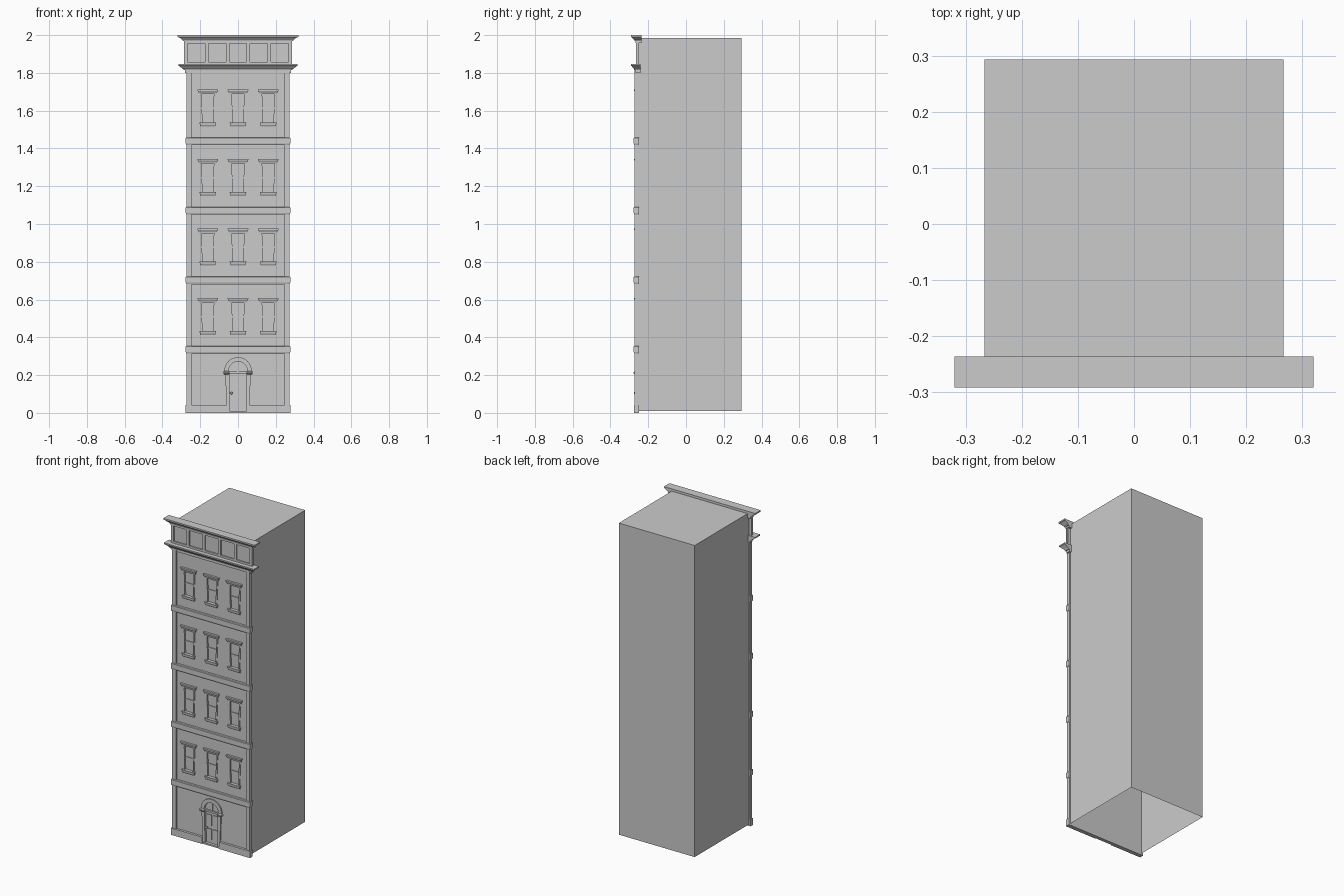
import bpy
import bmesh
from math import pi, cos, sin

cube = bpy.data.objects.get("Cube")
if cube:
    bpy.data.objects.remove(cube)

stone = bpy.data.materials.new("grey stone")
stone.use_nodes = True
stone.diffuse_color = (0.6, 0.6, 0.6, 1)
stone.node_tree.nodes["Principled BSDF"].inputs["Base Color"].default_value = (0.6, 0.6, 0.6, 1)


def finish(name, bm):
    bmesh.ops.recalc_face_normals(bm, faces=bm.faces[:])
    mesh = bpy.data.meshes.new(name)
    bm.to_mesh(mesh)
    bm.free()
    mesh.materials.append(stone)
    obj = bpy.data.objects.new(name, mesh)
    bpy.context.collection.objects.link(obj)
    return obj


def add_prism(bm, points, front, back):
    """Extrude an x, z outline from front to back along y."""
    a = [bm.verts.new((x, front, z)) for x, z in points]
    b = [bm.verts.new((x, back, z)) for x, z in points]
    bm.faces.new(a)
    bm.faces.new(b[::-1])
    for i in range(len(a)):
        j = (i + 1) % len(a)
        bm.faces.new((a[i], b[i], b[j], a[j]))


def prism(name, points, front, back):
    bm = bmesh.new()
    add_prism(bm, points, front, back)
    return finish(name, bm)


def rect(x0, x1, z0, z1):
    return [(x0, z0), (x1, z0), (x1, z1), (x0, z1)]


def moulding(name, rings, back, cx=0):
    """Stack of rectangles (z, half width, front y) with a flat back."""
    bm = bmesh.new()
    loops = [[bm.verts.new(p) for p in ((cx - w, y, z), (cx + w, y, z),
                                        (cx + w, back, z), (cx - w, back, z))]
             for z, w, y in rings]
    bm.faces.new(loops[0])
    bm.faces.new(loops[-1])
    for low, high in zip(loops, loops[1:]):
        for i in range(4):
            j = (i + 1) % 4
            bm.faces.new((low[i], low[j], high[j], high[i]))
    return finish(name, bm)


def arc(radius, z, steps=16):
    return [(radius * cos(pi * i / steps), z + radius * sin(pi * i / steps))
            for i in range(steps + 1)]


PITCH = 0.368
FLOORS = [0.355 + PITCH * i for i in range(4)]
COLUMNS = (-0.16, 0, 0.16)
WALL, INNER, PANE = -0.261, -0.25, -0.254
SPRING = 0.222

# Plain block behind the facade, open at the front and bottom
body = prism("building_body", rect(-0.266, 0.266, 0.01, 1.985), INNER, 0.293)
bm = bmesh.new()
bm.from_mesh(body.data)
bmesh.ops.delete(bm, geom=[f for f in bm.faces if f.normal.y < -0.5 or f.normal.z < -0.5],
                 context='FACES_ONLY')
bm.to_mesh(body.data)
bm.free()

# Facade wall with window and door openings
wall = prism("facade_wall", rect(-0.255, 0.255, 0.005, 1.83), WALL, INNER)
bm = bmesh.new()
for z in FLOORS:
    for x in COLUMNS:
        add_prism(bm, rect(x - 0.032, x + 0.032, z + 0.075, z + 0.232), -0.3, PANE)
add_prism(bm, [(-0.046, -0.05), (0.046, -0.05)] + arc(0.05, SPRING), -0.3, PANE)
cutter = finish("opening_cutter", bm)
cutter.hide_render = True
cut = wall.modifiers.new("openings", 'BOOLEAN')
cut.object = cutter
cut.solver = 'EXACT'
bpy.context.view_layer.objects.active = wall
bpy.ops.object.modifier_apply(modifier=cut.name)
bpy.data.objects.remove(cutter)

# Corner pilasters
for side, name in ((-1, "right"), (1, "left")):
    prism(name + "_pilaster", rect(*sorted((side * 0.245, side * 0.272)), 0.005, 1.82),
          -0.272, INNER)
    prism(name + "_base", rect(*sorted((side * 0.06, side * 0.277)), 0, 0.043),
          -0.276, INNER)

# Floor bands
for z in FLOORS:
    prism("floor_band", rect(-0.272, 0.272, z - 0.042, z), -0.272, INNER)
    moulding("floor_band_moulding", [(z - 0.04, 0.274, -0.274), (z - 0.032, 0.277, -0.277),
                                     (z - 0.004, 0.277, -0.277), (z, 0.274, -0.274)], INNER)

# Windows
for z in FLOORS:
    for x in COLUMNS:
        moulding("window_lintel", [(z + 0.228, 0.046, -0.267), (z + 0.235, 0.048, -0.268),
                                   (z + 0.246, 0.054, -0.274), (z + 0.252, 0.055, -0.274)],
                 INNER, x)
        moulding("window_sill", [(z + 0.057, 0.039, -0.268), (z + 0.064, 0.041, -0.272),
                                 (z + 0.078, 0.044, -0.274)], INNER, x)
        for s in (-1, 1):
            prism("window_jamb", [(x + s * 0.028, z + 0.075), (x + s * 0.036, z + 0.075),
                                  (x + s * 0.042, z + 0.23), (x + s * 0.032, z + 0.23)],
                  -0.265, PANE)
        prism("window_rail", rect(x - 0.032, x + 0.032, z + 0.15, z + 0.158), -0.258, PANE)

# Door surround
for s in (-1, 1):
    prism("door_jamb", [(s * 0.044, 0), (s * 0.06, 0), (s * 0.067, 0.205), (s * 0.046, 0.205)],
          -0.269, INNER)
    moulding("door_impost", [(0.203, 0.012, -0.27), (0.21, 0.016, -0.277),
                             (0.217, 0.016, -0.277), (0.222, 0.012, -0.27)], INNER, s * 0.061)
bm = bmesh.new()
outer, inner = arc(0.073, SPRING), arc(0.05, SPRING)
for i in range(len(outer) - 1):
    add_prism(bm, [outer[i], outer[i + 1], inner[i + 1], inner[i]], -0.269, INNER)
finish("door_arch", bm)
prism("door_transom", rect(-0.05, 0.05, 0.206, 0.218), -0.263, PANE)
prism("fanlight_bar", rect(-0.004, 0.004, 0.217, 0.271), -0.259, PANE)

# Door leaf
prism("door_threshold", rect(-0.06, 0.06, 0, 0.01), -0.272, INNER)
for z in (0.03, 0.12):
    for s in (-1, 1):
        prism("door_panel", rect(s * 0.021 - 0.015, s * 0.021 + 0.015, z, z + 0.07),
              -0.258, PANE)
bpy.ops.mesh.primitive_uv_sphere_add(segments=12, ring_count=8, radius=0.007,
                                     location=(-0.035, -0.269, 0.105))
knob = bpy.context.object
knob.name = "door_knob"
knob.data.materials.append(stone)
bpy.ops.object.shade_smooth()
prism("door_knob_stem", rect(-0.038, -0.032, 0.102, 0.108), -0.266, PANE)

# Lower cornice
moulding("lower_cornice", [(1.8, 0.28, -0.268), (1.814, 0.28, -0.268), (1.814, 0.286, -0.274),
                           (1.82, 0.29, -0.274), (1.835, 0.31, -0.287),
                           (1.838, 0.316, -0.291), (1.846, 0.316, -0.291)], -0.24)

# Frieze with five panels
prism("frieze_wall", rect(-0.284, 0.284, 1.84, 1.98), -0.257, -0.249)
for z in (1.846, 1.956):
    prism("frieze_rail", rect(-0.284, 0.284, z, z + 0.012), -0.265, -0.255)
for i in range(6):
    x = -0.276 + i * 0.1104
    prism("frieze_divider", rect(x - 0.009, x + 0.009, 1.845, 1.97), -0.265, -0.255)

# Top cornice
moulding("top_cornice", [(1.957, 0.287, -0.268), (1.968, 0.287, -0.268),
                         (1.968, 0.291, -0.272), (1.974, 0.293, -0.274),
                         (1.988, 0.312, -0.287), (1.991, 0.32, -0.291),
                         (2.0, 0.32, -0.291)], -0.236)
